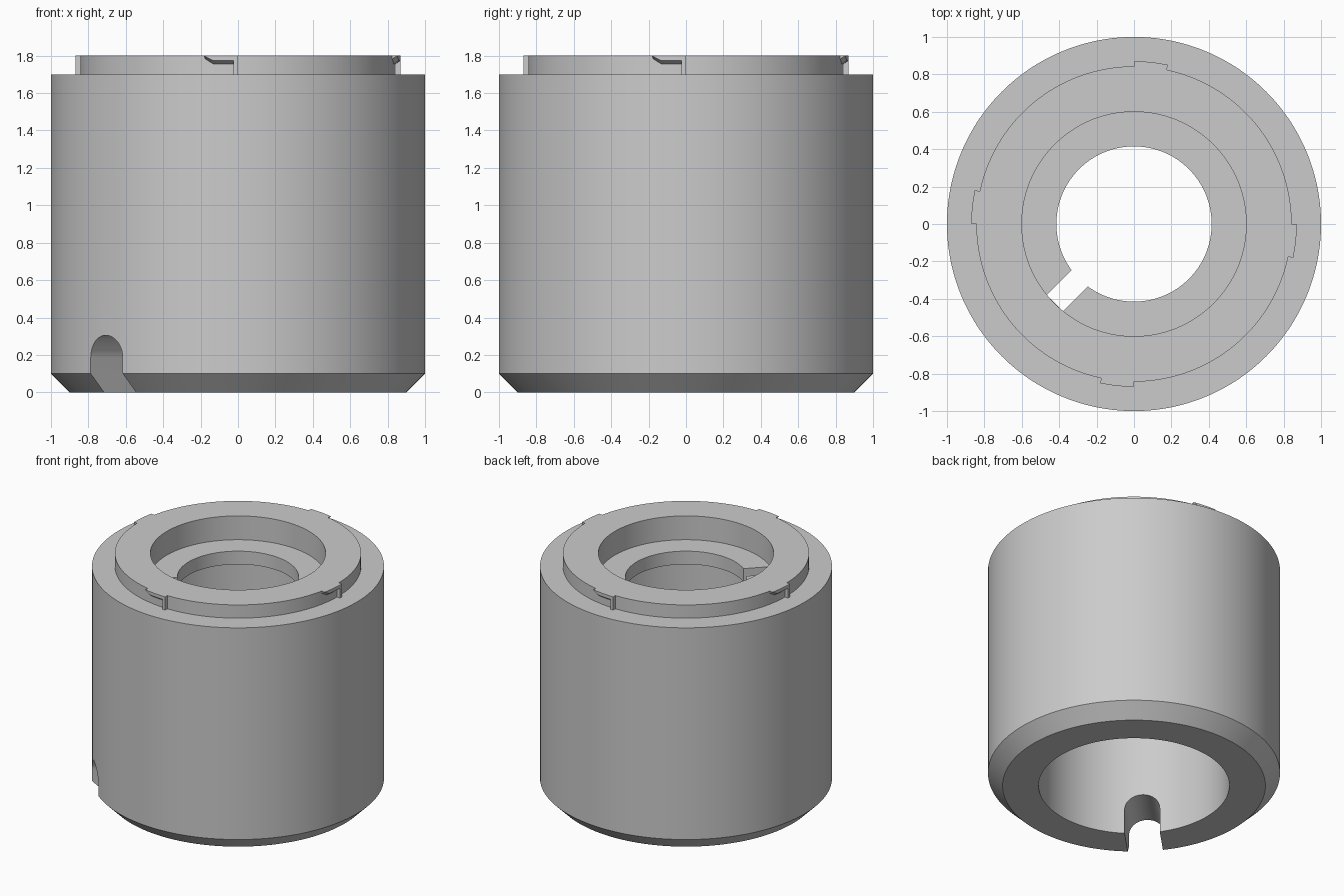
import bpy, bmesh
from math import radians, sin, cos, pi, sqrt
from mathutils import Vector

cube = bpy.data.objects.get("Cube")
if cube:
    bpy.data.objects.remove(cube, do_unlink=True)

SEGMENTS = 240
COLLAR_R, LUG_R, TOP = 0.843, 0.87, 1.8

grey = bpy.data.materials.new("plain grey")
grey.use_nodes = True
grey.diffuse_color = (0.6, 0.6, 0.6, 1)
grey.node_tree.nodes["Principled BSDF"].inputs["Base Color"].default_value = (0.6, 0.6, 0.6, 1)


def polar(r, angle, z):
    return Vector((r * cos(angle), r * sin(angle), z))


def finish(name, bm):
    bmesh.ops.recalc_face_normals(bm, faces=bm.faces)
    mesh = bpy.data.meshes.new(name)
    bm.to_mesh(mesh)
    bm.free()
    mesh.materials.append(grey)
    obj = bpy.data.objects.new(name, mesh)
    bpy.context.collection.objects.link(obj)
    return obj


def select_only(obj):
    bpy.ops.object.select_all(action="DESELECT")
    obj.select_set(True)
    bpy.context.view_layer.objects.active = obj


def loft(bm, rings, closed=False):
    """Skin a list of point rings, capping the ends unless closed."""
    rings = [[bm.verts.new(p) for p in ring] for ring in rings]
    count = len(rings[0])
    pairs = list(zip(rings, rings[1:])) + ([(rings[-1], rings[0])] if closed else [])
    for a, b in pairs:
        for i in range(count):
            j = (i + 1) % count
            bm.faces.new((a[i], a[j], b[j], b[i]))
    if not closed:
        bm.faces.new(rings[0])
        bm.faces.new(rings[-1])


def cut(target, outline, near, far):
    """Cut a prism through the front right wall; outline is (sideways, z)."""
    out = Vector((-1, -1, 0)) / sqrt(2)
    side = Vector((1, -1, 0)) / sqrt(2)
    bm = bmesh.new()
    loft(bm, [[out * d + side * s + Vector((0, 0, z)) for s, z in outline]
              for d in (near, far)])
    cutter = finish("cutter", bm)
    cutter.hide_render = True
    mod = target.modifiers.new("cut", "BOOLEAN")
    mod.operation, mod.solver, mod.object = "DIFFERENCE", "EXACT", cutter
    select_only(target)
    bpy.ops.object.modifier_apply(modifier=mod.name)
    bpy.data.objects.remove(cutter, do_unlink=True)


# Hollow body: chamfered foot, collar, stepped bore and inner shelf
profile = [(0.9, 0), (1, 0.1), (1, 1.7), (COLLAR_R, 1.7), (COLLAR_R, TOP),
           (0.6, TOP), (0.6, 1.62), (0.415, 1.62), (0.415, 1.52),
           (0.653, 1.52), (0.653, 0)]
bm = bmesh.new()
loft(bm, [[polar(r, 2 * pi * i / SEGMENTS, z) for r, z in profile]
          for i in range(SEGMENTS)], closed=True)
body = finish("body", bm)

# Arched slot in the foot
half, spring = 0.121, 0.184
arch = [(half * cos(pi * i / 32), spring + half * sin(pi * i / 32)) for i in range(33)]
cut(body, [(half, -0.1)] + arch + [(-half, -0.1)], 0.4, 1.2)

# Key notch in the shelf
cut(body, [(-0.061, 1.45), (0.061, 1.45), (0.061, 1.65), (-0.061, 1.65)], 0.3, 0.599)

select_only(body)
bpy.ops.object.shade_smooth_by_angle(angle=radians(30))


# Bayonet lugs: a sloped lip with a ramped end and a full-height stop
def lug_section(start, offset, outer_z, inner_z):
    a = radians(start - offset)
    return [polar(COLLAR_R, a, TOP), polar(LUG_R, a, TOP),
            polar(LUG_R, a, outer_z), polar(COLLAR_R, a, inner_z)]


lip = [(1.5 * i, 1.775, 1.755) for i in range(1, 7)]
lip += [(10.5, 1.787, 1.769), (12, 1.799, 1.783)]
stop = [(0, 1.7, 1.7), (1.5, 1.7, 1.7)]
for label, start in (("left", 0), ("back", 90), ("right", 180), ("front", 270)):
    bm = bmesh.new()
    for stations in (lip, stop):
        loft(bm, [lug_section(start, *s) for s in stations])
    lug = finish(label + "_lug", bm)
    select_only(lug)
    bpy.ops.object.shade_smooth_by_angle(angle=radians(20))
